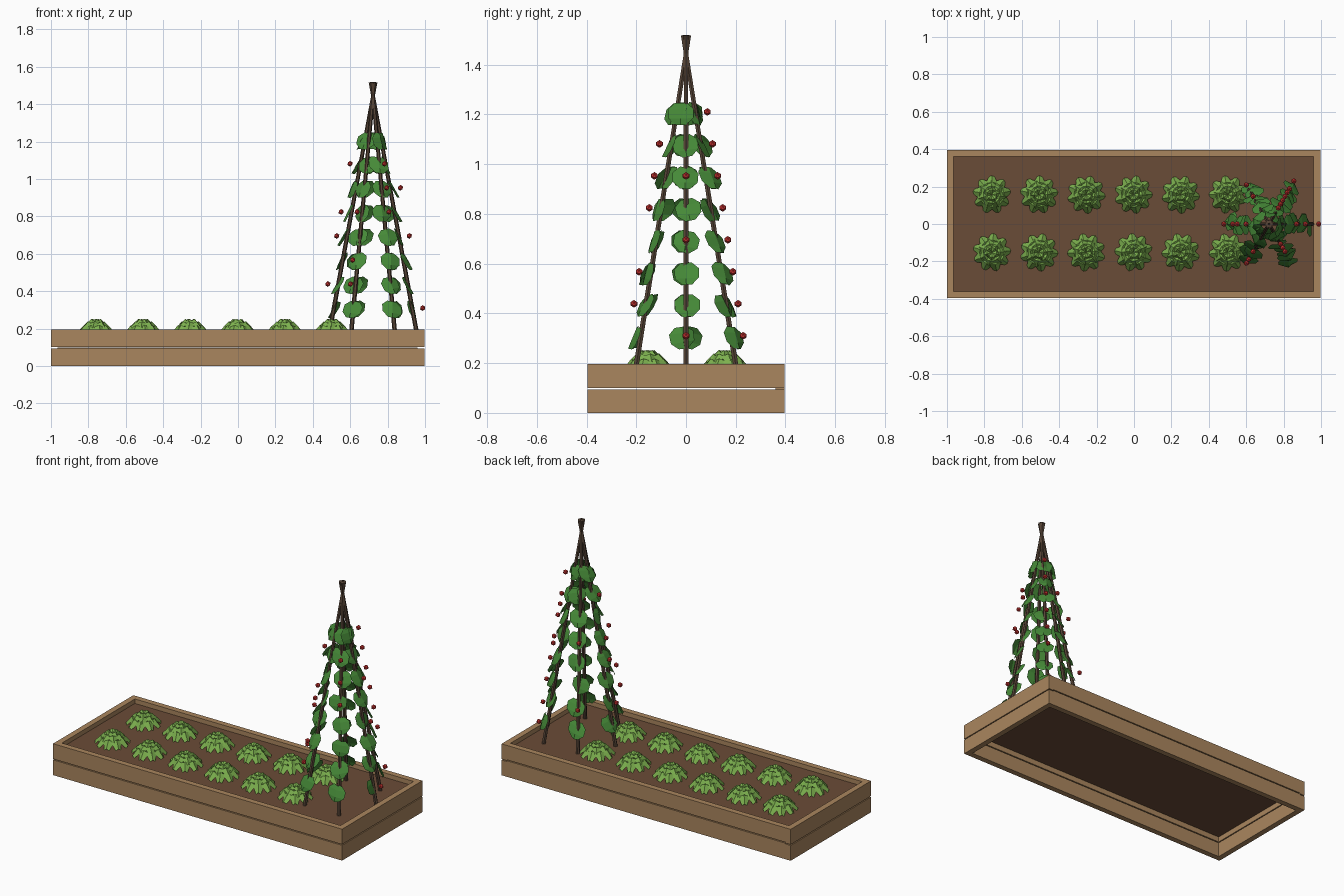
import bpy, bmesh, math, random
from mathutils import Vector, Matrix

if "Cube" in bpy.data.objects:
    bpy.data.objects.remove(bpy.data.objects["Cube"])

random.seed(4)


def material(name, srgb):
    m = bpy.data.materials.new(name)
    m.diffuse_color = [((c / 255 + 0.055) / 1.055) ** 2.4 for c in srgb] + [1]
    m.use_nodes = True
    m.node_tree.nodes["Principled BSDF"].inputs["Base Color"].default_value = m.diffuse_color
    return m


WOOD = material("bed_wood", (170, 134, 94))
SOIL = material("soil_brown", (106, 76, 55))
POLE = material("pole_bark", (86, 68, 54))
LETTUCE = material("lettuce_green", (124, 176, 78))
LEAF = material("vine_green", (70, 138, 56))
BERRY = material("berry_red", (206, 52, 50))


def finish(bm, name, mat):
    me = bpy.data.meshes.new(name)
    bm.to_mesh(me)
    bm.free()
    me.materials.append(mat)
    ob = bpy.data.objects.new(name, me)
    bpy.context.collection.objects.link(ob)
    return ob


def box(name, lo, hi, mat):
    bm = bmesh.new()
    lo, hi = Vector(lo), Vector(hi)
    bmesh.ops.create_cube(bm, size=1, matrix=Matrix.Translation((lo + hi) / 2)
                          @ Matrix.Diagonal((*(hi - lo), 1)))
    return finish(bm, name, mat)


def sheet(bm, rows):
    """Join rows of points into a grid of flat faces."""
    vs = [[bm.verts.new(p) for p in row] for row in rows]
    for a, b in zip(vs, vs[1:]):
        for i in range(len(a) - 1):
            bm.faces.new((a[i], b[i], b[i + 1], a[i + 1]))


# Raised bed: two tiers of boards with a narrow gap (a little higher at the back)
X0, X1, Y, T = -1.0, 0.996, 0.396, 0.036
for tier, (z0, z1) in {"lower": (0, 0.095), "upper": (0.101, 0.196)}.items():
    for side, s in (("front", -1), ("back", 1)):
        ya, yb = sorted((s * Y, s * (Y - T)))
        lift = 0.005 if s > 0 else 0
        box(f"{tier}_{side}_board", (X0 + T, ya, z0 + lift * (z0 > 0)),
            (X1 - T, yb, z1 + lift * (z0 == 0)), WOOD)
    box(f"{tier}_left_board", (X0, -Y, z0), (X0 + T, Y, z1), WOOD)
    box(f"{tier}_right_board", (X1 - T, -Y, z0), (X1, Y, z1), WOOD)
SOIL_Z = 0.168
box("soil", (X0 + T, -Y + T, 0.135), (X1 - T, Y - T, SOIL_Z), SOIL)

# Lettuces: three rings of drooping folded leaves
# (leaf count, half width, [(radius, height), ...] from root to tip)
RINGS = [
    (9, 0.034, [(0.012, 0.030), (0.066, 0.050), (0.102, 0.010)]),
    (7, 0.029, [(0.008, 0.054), (0.046, 0.070), (0.076, 0.040)]),
    (5, 0.022, [(0.002, 0.068), (0.026, 0.084), (0.046, 0.064)]),
]
WIDTHS = [0.25, 1.0, 0.42]


def lettuce(name, x, y):
    bm = bmesh.new()
    turn = random.uniform(0, 6.28)
    for n, half, path in RINGS:
        for k in range(n):
            rot = Matrix.Translation((x, y, SOIL_Z)) @ Matrix.Rotation(
                turn + k * math.tau / n, 4, 'Z')
            rows = [[rot @ Vector((r - 0.006 * abs(s), s * half * w, h - 0.012 * abs(s)))
                     for s in (-1, 0, 1)] for (r, h), w in zip(path, WIDTHS)]
            sheet(bm, rows)
        turn += 0.35
    finish(bm, name, LETTUCE)


for row, y in enumerate((-0.152, 0.157)):
    for i in range(6):
        lettuce(f"lettuce_{row}_{i}", -0.76 + 0.2525 * i, y)

# Wigwam of six poles crossing near the top
CX, CROSS, TOP = 0.722, 1.445, 1.518


def pole_radius(z):
    return 0.236 * (CROSS - z) / (CROSS - 0.165)


def on_pole(k, z, out=0.0, side=0.0):
    a = k * math.pi / 3
    r = pole_radius(z) + out
    return Vector((CX + r * math.cos(a) - side * math.sin(a),
                   r * math.sin(a) + side * math.cos(a), z))


for k in range(6):
    a, b = on_pole(k, 0.15), on_pole(k, TOP)
    bm = bmesh.new()
    bmesh.ops.create_cone(bm, cap_ends=True, segments=6, radius1=0.012, radius2=0.010,
                          depth=(b - a).length,
                          matrix=Matrix.Translation((a + b) / 2)
                          @ (b - a).to_track_quat('Z', 'Y').to_matrix().to_4x4())
    finish(bm, f"pole_{k}", POLE)

# Vine leaves: eight folded, outward-drooping leaves up each pole
LEVELS = [0.31 + 0.1286 * i for i in range(8)]
OUTLINE = [(0.044, 0.024), (0.020, 0.052), (-0.018, 0.050), (-0.044, 0.020)]
for k in range(6):
    bm = bmesh.new()
    for z in LEVELS:
        side = random.uniform(-0.022, 0.012)
        droop = random.uniform(0.25, 0.6)
        out = random.uniform(-0.012, 0.016)
        turn = Matrix.Rotation(random.uniform(-0.35, 0.35), 3, 'Z') \
            @ Matrix.Rotation(random.uniform(-0.25, 0.25), 3, 'X')
        rows = []
        for h, w in OUTLINE:
            row = []
            for s in (-1, 0, 1):
                p = turn @ Vector((0 if s else 0.013, s * w, h))
                row.append(on_pole(k, z - 0.008 + p.z,
                                   out + p.x - p.z * (droop - 0.18), side + p.y))
            rows.append(row)
        sheet(bm, rows)
    finish(bm, f"vine_leaves_{k}", LEAF)

# Berries: levels that carry fruit on each pole
FRUIT = [(0, 3, 5), (0, 2, 3, 4, 5, 6, 7), (1, 4), (1, 3, 4, 6), (1, 2, 4), (4, 5, 6)]
for k, levels in enumerate(FRUIT):
    bm = bmesh.new()
    for i in levels:
        bmesh.ops.create_icosphere(bm, subdivisions=1, radius=0.0155,
                                   matrix=Matrix.Translation(on_pole(k, LEVELS[i], 0.056)))
    finish(bm, f"berries_{k}", BERRY)
